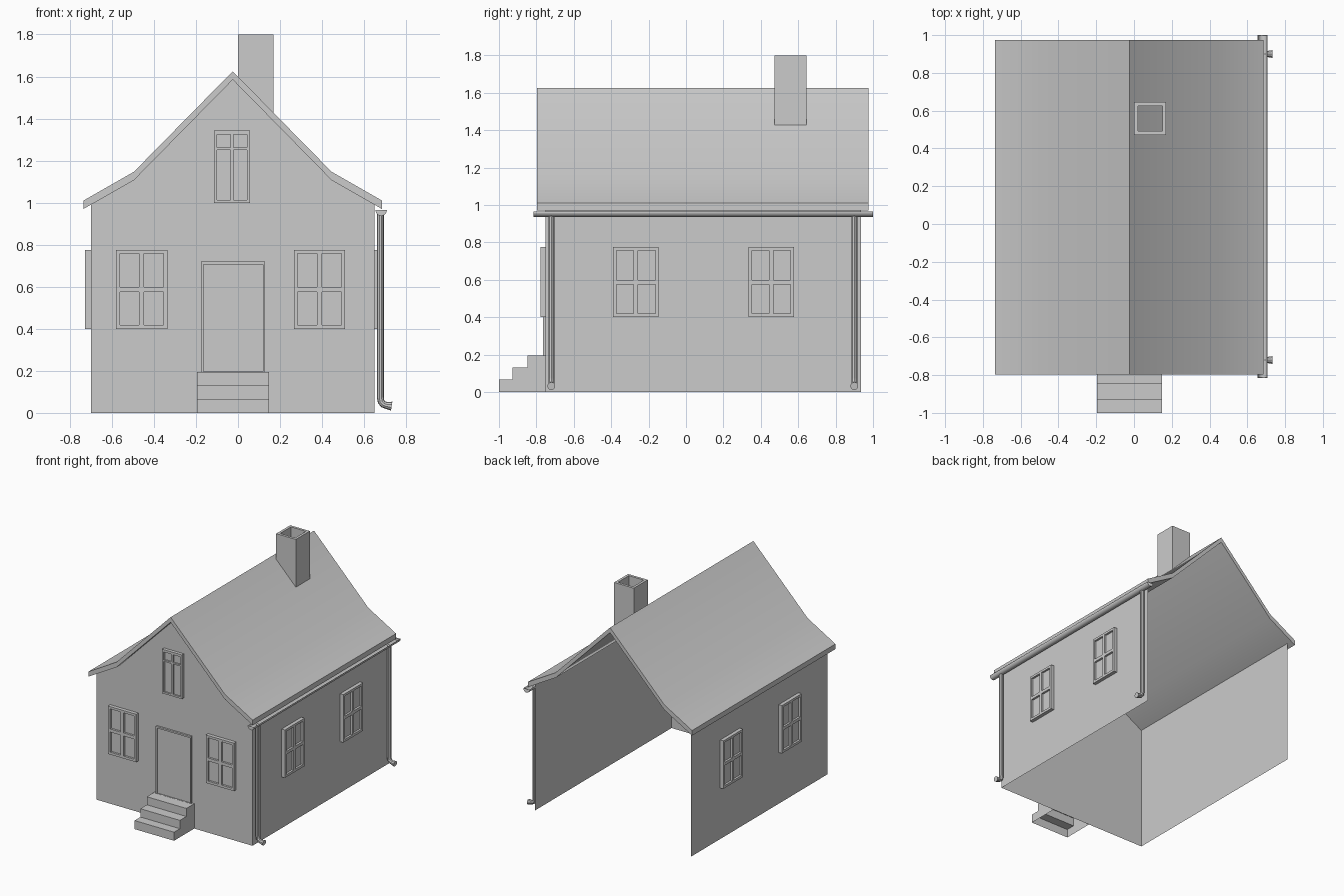
import bpy, bmesh, math
from mathutils import Matrix

if "Cube" in bpy.data.objects:
    bpy.data.objects.remove(bpy.data.objects["Cube"])

FRONT, BACK = -0.75, 0.935      # wall ends along y
LEFT, RIGHT = -0.70, 0.65       # wall planes along x
RIDGE_X = -0.025


def make(name, bm, matrix=Matrix(), smooth=False):
    bmesh.ops.remove_doubles(bm, verts=bm.verts, dist=1e-5)
    mesh = bpy.data.meshes.new(name)
    bm.to_mesh(mesh)
    bm.free()
    ob = bpy.data.objects.new(name, mesh)
    bpy.context.collection.objects.link(ob)
    ob.matrix_world = matrix
    if smooth:
        smooth_shade(ob)
    return ob


def smooth_shade(ob):
    bpy.ops.object.select_all(action='DESELECT')
    ob.select_set(True)
    bpy.context.view_layer.objects.active = ob
    bpy.ops.object.shade_smooth_by_angle(angle=math.radians(30))


def face(bm, pts):
    return bm.faces.new([bm.verts.new(p) for p in pts])


def strip(bm, profile, y0, y1):
    """Sweep an open xz profile along y."""
    for (xa, za), (xb, zb) in zip(profile, profile[1:]):
        face(bm, [(xa, y0, za), (xb, y0, zb), (xb, y1, zb), (xa, y1, za)])


# Roof outline, left eave to right eave
half = [(0.71, 1.01), (0.47, 1.147), (0, 1.625)]
roof_top = [(RIDGE_X - x, z) for x, z in half] + [(RIDGE_X + x, z) for x, z in half[-2::-1]]
roof_under = [(x, z - 0.04) for x, z in roof_top]

# Roof: flared slab, smooth over the bends
bm = bmesh.new()
loop = roof_top + roof_under[::-1]
strip(bm, loop + loop[:1], -0.797, 0.975)
for y in (-0.797, 0.975):
    face(bm, [(x, y, z) for x, z in loop])
bmesh.ops.remove_doubles(bm, verts=bm.verts, dist=1e-5)
bmesh.ops.recalc_face_normals(bm, faces=bm.faces)
make("roof", bm, smooth=True)

# Walls: front gable and two sides, open at the back and below
eave_z = 0.99
bm = bmesh.new()
gable = [(LEFT, 0), (RIGHT, 0), (RIGHT, eave_z)] + roof_under[3:0:-1] + [(LEFT, eave_z)]
face(bm, [(x, FRONT, z) for x, z in gable])
face(bm, [(RIGHT, FRONT, 0), (RIGHT, BACK, 0), (RIGHT, BACK, eave_z), (RIGHT, FRONT, eave_z)])
face(bm, [(LEFT, BACK, 0), (LEFT, FRONT, 0), (LEFT, FRONT, eave_z), (LEFT, BACK, eave_z)])
make("walls", bm)


def framed_panel(name, xs, zs, raised, sunk, matrix):
    """Grid relief facing -y: odd/odd cells are sunk panes, the rest is frame."""
    bm = bmesh.new()
    nx, nz = len(xs) - 1, len(zs) - 1

    def depth(i, j):
        if not (0 <= i < nx and 0 <= j < nz):
            return 0
        return sunk if i % 2 and j % 2 else raised

    for i in range(nx):
        for j in range(nz):
            d = depth(i, j)
            c = [(xs[i], zs[j]), (xs[i + 1], zs[j]), (xs[i + 1], zs[j + 1]), (xs[i], zs[j + 1])]
            face(bm, [(x, -d, z) for x, z in c])
            for k, (di, dj) in enumerate([(0, -1), (1, 0), (0, 1), (-1, 0)]):
                e = depth(i + di, j + dj)
                if e < d:
                    (xa, za), (xb, zb) = c[k], c[(k + 1) % 4]
                    face(bm, [(xa, -d, za), (xa, -e, za), (xb, -e, zb), (xb, -d, zb)])
    make(name, bm, matrix)


# Four-pane windows on the front and both sides
win_x = [-0.122, -0.104, -0.012, 0.012, 0.104, 0.122]
win_z = [0.40, 0.419, 0.576, 0.60, 0.757, 0.775]
front_side = Matrix.Translation((0, FRONT, 0))
right_side = Matrix.Translation((RIGHT, 0, 0)) @ Matrix.Rotation(math.pi / 2, 4, 'Z')
left_side = Matrix.Translation((LEFT, 0, 0)) @ Matrix.Rotation(-math.pi / 2, 4, 'Z')
for name, side, u in [("front_window_left", front_side, -0.458),
                      ("front_window_right", front_side, 0.388),
                      ("right_window_front", right_side, -0.268),
                      ("right_window_back", right_side, 0.456),
                      ("left_window_front", left_side, 0.268),
                      ("left_window_back", left_side, -0.456)]:
    framed_panel(name, win_x, win_z, 0.028, 0.012, side @ Matrix.Translation((u, 0, 0)))

# Gable window and door
framed_panel("gable_window", [-0.115, -0.1, -0.035, -0.021, 0.044, 0.057],
             [0.998, 1.012, 1.25, 1.262, 1.324, 1.343], 0.025, 0.012, front_side)
framed_panel("door", [-0.176, -0.165, 0.12, 0.129], [0.193, 0.196, 0.707, 0.72],
             0.015, 0.006, front_side)

# Front steps: hollow shell of treads, risers and sides
bm = bmesh.new()
stair = [(-1, 0), (-1, 0.067), (-0.928, 0.067), (-0.928, 0.132),
         (-0.848, 0.132), (-0.848, 0.195), (FRONT, 0.195)]
x0, x1 = -0.195, 0.147
for (ya, za), (yb, zb) in zip(stair, stair[1:]):
    face(bm, [(x0, ya, za), (x1, ya, za), (x1, yb, zb), (x0, yb, zb)])
side = stair + [(FRONT, 0)]
face(bm, [(x1, y, z) for y, z in side[::-1]])
face(bm, [(x0, y, z) for y, z in side])
make("front_steps", bm)

# Chimney: square tube cut to the roof slope
def ring(inset):
    xa, xb, ya, yb = inset, 0.17 - inset, 0.472 + inset, 0.645 - inset
    return [(xa, ya), (xb, ya), (xb, yb), (xa, yb)]


def roof_z(x):
    return 1.625 - (x - RIDGE_X) * 0.478 / 0.47


bm = bmesh.new()
outer, inner = ring(0), ring(0.02)
for k in range(4):
    a, b, c, d = outer[k], outer[(k + 1) % 4], inner[(k + 1) % 4], inner[k]
    face(bm, [(*a, roof_z(a[0])), (*b, roof_z(b[0])), (*b, 1.8), (*a, 1.8)])
    face(bm, [(*a, 1.8), (*b, 1.8), (*c, 1.8), (*d, 1.8)])
    face(bm, [(*c, roof_z(c[0])), (*d, roof_z(d[0])), (*d, 1.8), (*c, 1.8)])
make("chimney", bm)

# Gutter: half-round channel with closed ends
bm = bmesh.new()
arc = [(0.681 - 0.027 * math.cos(t), 0.965 - 0.028 * math.sin(t))
       for t in (math.pi * k / 10 for k in range(11))]
strip(bm, arc, -0.815, 1.0)
for y in (-0.815, 1.0):
    face(bm, [(x, y, z) for x, z in arc])
bmesh.ops.remove_doubles(bm, verts=bm.verts, dist=1e-5)
bmesh.ops.recalc_face_normals(bm, faces=bm.faces)
gutter = make("gutter", bm, smooth=True)
gutter.modifiers.new("thickness", 'SOLIDIFY').thickness = 0.004

# Downpipes with a flared outlet elbow
path = [(0.677, 0.945), (0.677, 0.075), (0.681, 0.053), (0.691, 0.041), (0.705, 0.036), (0.731, 0.032)]
for name, y in (("downpipe_front", -0.72), ("downpipe_back", 0.9)):
    curve = bpy.data.curves.new(name, 'CURVE')
    curve.dimensions = '3D'
    curve.bevel_depth = 0.0165
    curve.bevel_resolution = 3
    curve.use_fill_caps = True
    spline = curve.splines.new('POLY')
    spline.points.add(len(path) - 1)
    for p, (x, z) in zip(spline.points, path):
        p.co = (x, y, z, 1)
    spline.points[-1].radius = 1.3
    pipe = bpy.data.objects.new(name, curve)
    bpy.context.collection.objects.link(pipe)
    bpy.ops.object.select_all(action='DESELECT')
    pipe.select_set(True)
    bpy.context.view_layer.objects.active = pipe
    bpy.ops.object.convert(target='MESH')
    smooth_shade(bpy.context.view_layer.objects.active)
